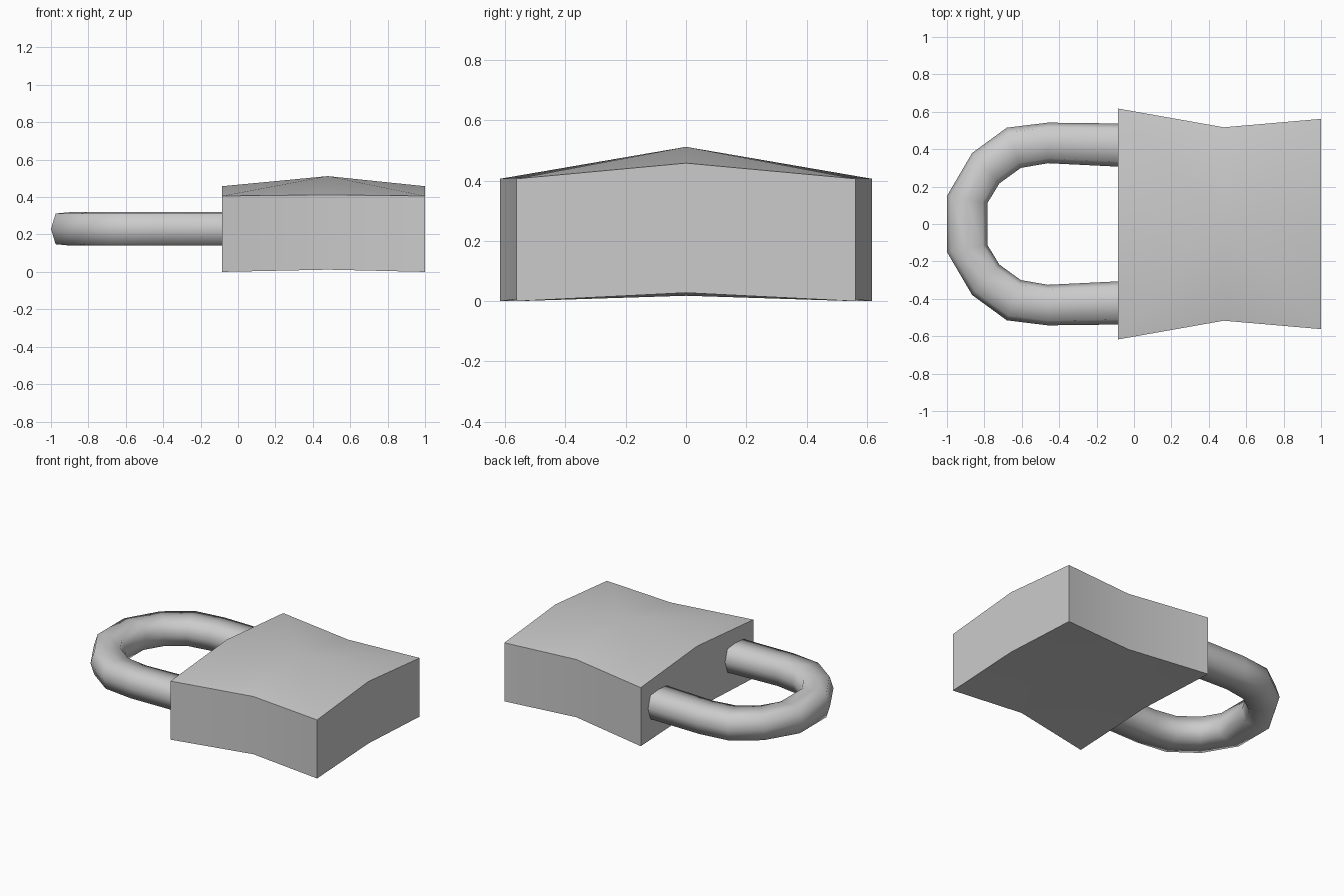
import bpy, bmesh, math

cube = bpy.data.objects.get("Cube")
if cube:
    bpy.data.objects.remove(cube)


def flat_material(name, colour):
    mat = bpy.data.materials.new(name)
    mat.use_nodes = True
    mat.diffuse_color = colour
    mat.node_tree.nodes["Principled BSDF"].inputs["Base Color"].default_value = colour
    return mat


steel = flat_material("grey steel", (0.6, 0.6, 0.6, 1))


def finish(bm, name, angle):
    bmesh.ops.recalc_face_normals(bm, faces=bm.faces)
    mesh = bpy.data.meshes.new(name)
    bm.to_mesh(mesh)
    bm.free()
    mesh.materials.append(steel)
    obj = bpy.data.objects.new(name, mesh)
    bpy.context.collection.objects.link(obj)
    bpy.ops.object.select_all(action='DESELECT')
    obj.select_set(True)
    bpy.context.view_layer.objects.active = obj
    bpy.ops.object.shade_smooth_by_angle(angle=math.radians(angle))


# Lock body: pinched slab with a crowned top and slightly hollow base
# Each station: x, half width, edge bottom, edge top, middle bottom, middle top
stations = [(-0.085, 0.617, 0.0, 0.406, 0.028, 0.458),
            (0.48, 0.517, 0.012, 0.412, 0.018, 0.512),
            (1.0, 0.562, 0.0, 0.406, 0.028, 0.458)]
bm = bmesh.new()
loops = []
for x, w, low, high, mid_low, mid_high in stations:
    outline = [(-w, low), (0, mid_low), (w, low), (w, high), (0, mid_high), (-w, high)]
    loops.append([bm.verts.new((x, y, z)) for y, z in outline])
for a, b in zip(loops, loops[1:]):
    for i in range(6):
        j = (i + 1) % 6
        quad = [a[i], a[j], b[j], b[i]]
        # Crown facets split from the corners towards the centre
        if i in (0, 1, 3, 4):
            quad_centre = loops[1][1 if i < 2 else 4]
            k = quad.index(quad_centre)
            q = quad[k:] + quad[:k]
            bm.faces.new((q[0], q[1], q[2]))
            bm.faces.new((q[0], q[2], q[3]))
        else:
            bm.faces.new(quad)
bm.faces.new(loops[0])
bm.faces.new(loops[-1])
finish(bm, "lock_body", 30)

# Shackle: bent bar given by matching outer and inner edge points
outer = [(-0.05, 0.537), (-0.46, 0.542), (-0.68, 0.515), (-0.865, 0.38), (-1.0, 0.15)]
inner = [(-0.05, 0.305), (-0.46, 0.325), (-0.605, 0.3), (-0.72, 0.217), (-0.783, 0.113)]
pairs = list(zip(outer, inner))
pairs += [((o[0], -o[1]), (i[0], -i[1])) for o, i in reversed(pairs)]

# Bar section: position across the bar, height from its middle
section = [(1, 0), (0.77, 0.082), (0, 0.09), (-0.77, 0.082),
           (-1, 0), (-0.77, -0.082), (0, -0.09), (0.77, -0.082)]
bm = bmesh.new()
rings = []
for o, i in pairs:
    ring = []
    for s, h in section:
        t = (1 + s) / 2
        ring.append(bm.verts.new((i[0] + (o[0] - i[0]) * t,
                                  i[1] + (o[1] - i[1]) * t, 0.23 + h)))
    rings.append(ring)
for a, b in zip(rings, rings[1:]):
    for k in range(len(section)):
        n = (k + 1) % len(section)
        bm.faces.new((a[k], a[n], b[n], b[k]))
bm.faces.new(rings[0])
bm.faces.new(rings[-1])
finish(bm, "shackle", 75)
